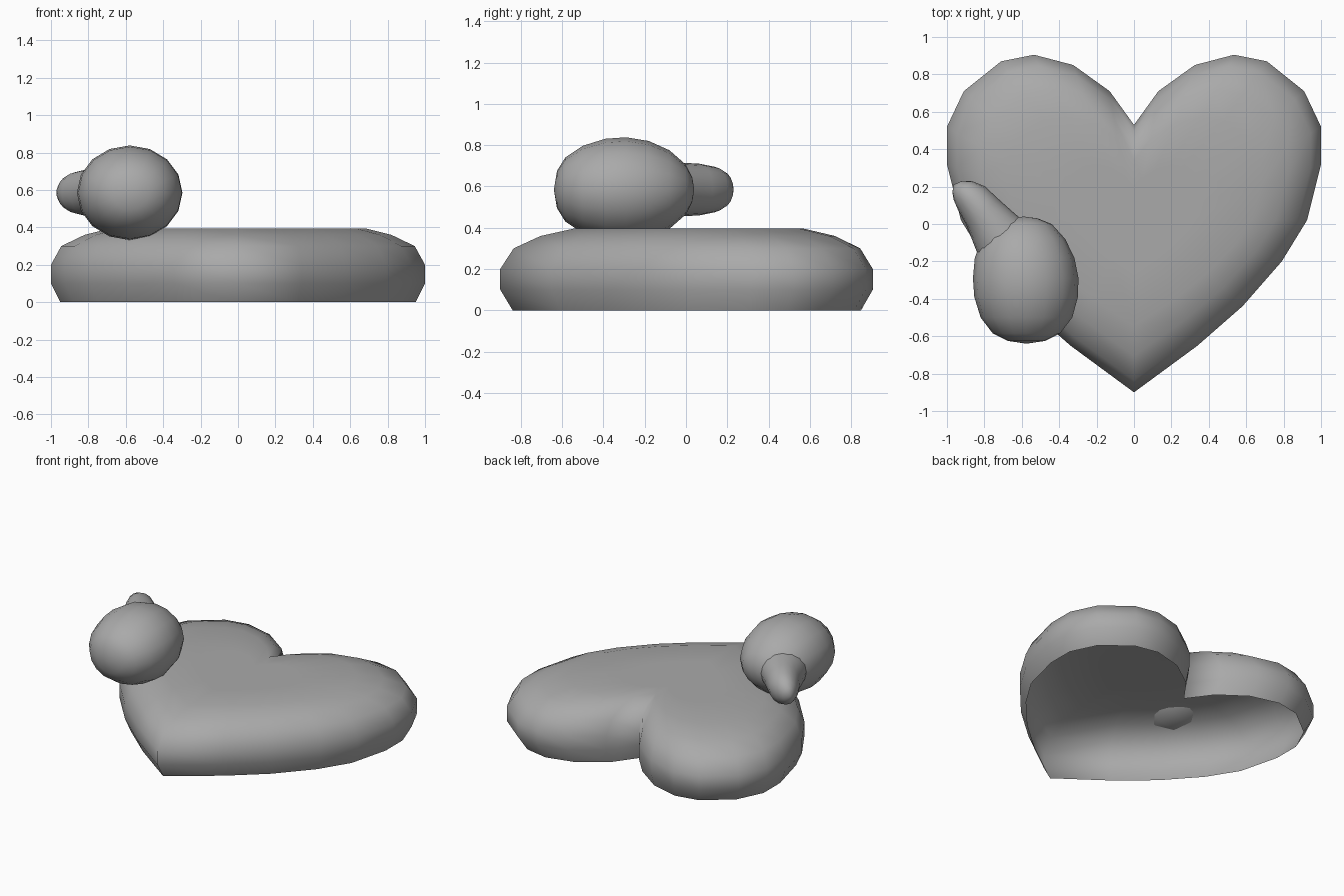
import bpy, bmesh, math
from mathutils import Vector

cube = bpy.data.objects.get("Cube")
if cube:
    bpy.data.objects.remove(cube)

GREY = (0.4, 0.4, 0.4, 1)
grey = bpy.data.materials.new("plain grey")
grey.use_nodes = True
grey.diffuse_color = GREY
grey.node_tree.nodes["Principled BSDF"].inputs["Base Color"].default_value = GREY


def loft(name, rings, start=None, end=None):
    """Skin closed rings of points; start and end are optional pole points."""
    bm = bmesh.new()
    rows = [[bm.verts.new(p) for p in ring] for ring in rings]
    n = len(rows[0])
    for a, b in zip(rows, rows[1:]):
        for i in range(n):
            j = (i + 1) % n
            bm.faces.new((a[i], a[j], b[j], b[i]))
    for row, pole in ((rows[0], start), (rows[-1], end)):
        if pole is not None:
            tip = bm.verts.new(pole)
            for i in range(n):
                bm.faces.new((row[i], row[(i + 1) % n], tip))
    bmesh.ops.recalc_face_normals(bm, faces=bm.faces)
    mesh = bpy.data.meshes.new(name)
    bm.to_mesh(mesh)
    bm.free()
    mesh.materials.append(grey)
    mesh.shade_smooth()
    obj = bpy.data.objects.new(name, mesh)
    bpy.context.collection.objects.link(obj)
    return obj


def oval(x, y, wide, tall, heading, z=0.585, sides=16):
    """Upright oval ring facing along a heading in the ground plane."""
    side = Vector((math.sin(heading), -math.cos(heading), 0))
    return [Vector((x, y, z)) + side * wide * math.cos(t) + Vector((0, 0, tall * math.sin(t)))
            for t in (2 * math.pi * i / sides for i in range(sides))]


# Heart cushion: half outline mirrored, then stacked with rounded sides, open below
half = [(0, 0.53), (0.13, 0.71), (0.325, 0.85), (0.535, 0.905), (0.71, 0.87), (0.91, 0.71),
        (1, 0.52), (1, 0.32), (0.925, 0.02), (0.79, -0.2), (0.58, -0.44), (0.34, -0.65), (0, -0.9)]
outline = half + [(-x, y) for x, y in half[-2:0:-1]]
mid = 0.03
layers = [(0, 0.95, 0.935), (0.1, 1, 1), (0.2, 1, 1), (0.3, 0.945, 0.93),
          (0.36, 0.82, 0.79), (0.395, 0.68, 0.62), (0.395, 0.34, 0.31)]
loft("heart_cushion",
     [[(x * sx, mid + (y - mid) * sy, z) for x, y in outline] for z, sx, sy in layers],
     end=(0, mid, 0.395))

# Egg shaped body lying along the depth: y, centre x, half width, half height
body = [(-0.625, -0.575, 0.1, 0.09), (-0.585, -0.575, 0.18, 0.155), (-0.5, -0.575, 0.245, 0.212),
        (-0.39, -0.577, 0.277, 0.246), (-0.29, -0.579, 0.282, 0.253), (-0.18, -0.585, 0.266, 0.235),
        (-0.08, -0.59, 0.222, 0.19), (0, -0.59, 0.15, 0.12), (0.03, -0.59, 0.075, 0.06)]
loft("egg_body", [oval(x, y, w, h, math.pi / 2) for y, x, w, h in body],
     (-0.575, -0.64, 0.585), (-0.59, 0.04, 0.585))

# Curved stub growing out of the back of the body: x, y, half width, half height, heading
stub = [(-0.67, -0.13, 0.17, 0.14, 125), (-0.75, -0.02, 0.135, 0.13, 125),
        (-0.81, 0.065, 0.11, 0.125, 127), (-0.87, 0.14, 0.095, 0.11, 130),
        (-0.915, 0.18, 0.07, 0.085, 135), (-0.945, 0.2, 0.04, 0.05, 140)]
loft("curved_stub", [oval(x, y, w, h, math.radians(a)) for x, y, w, h, a in stub],
     end=(-0.965, 0.21, 0.585))
